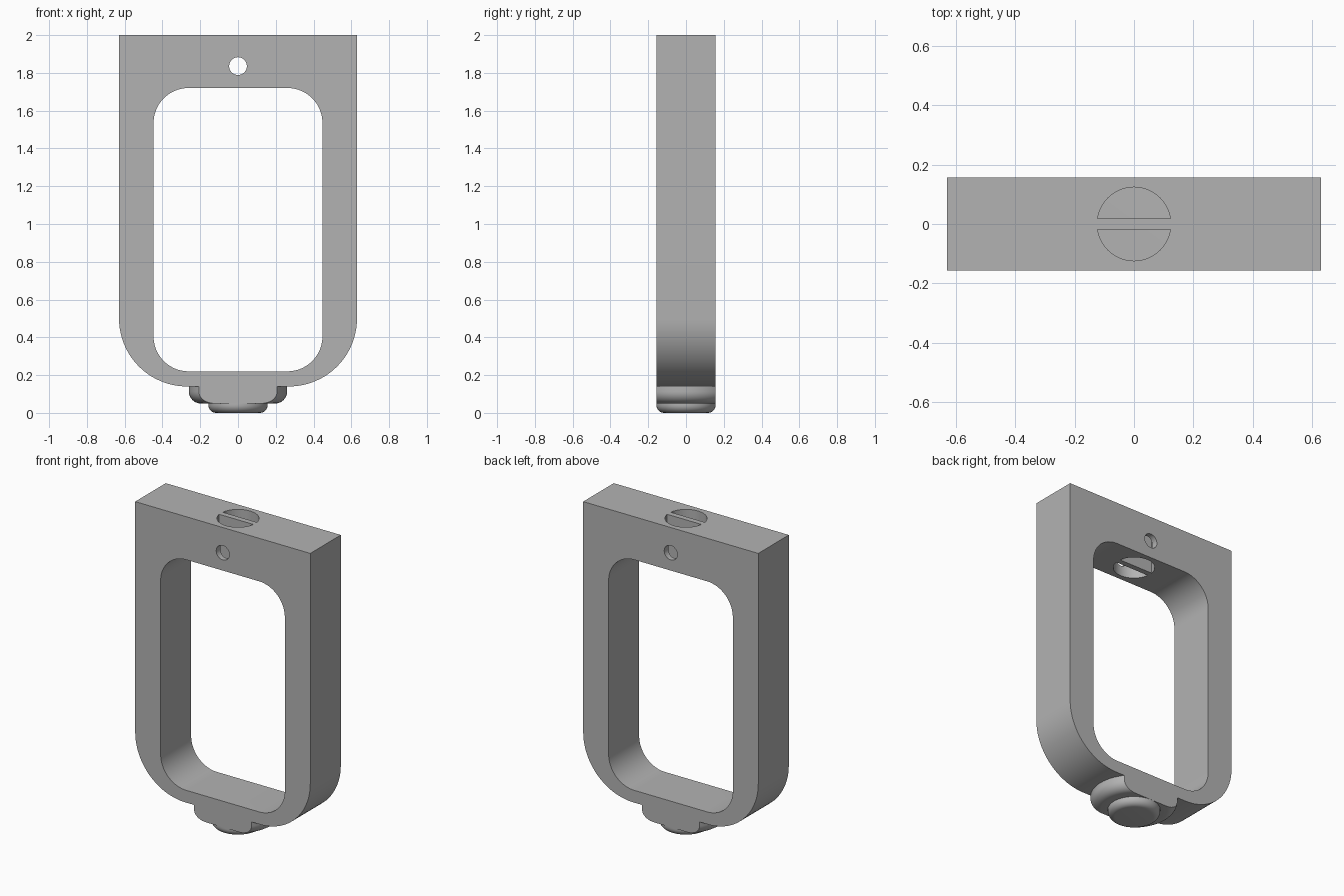
import bpy, bmesh
from math import sin, cos, pi, asin, radians
from mathutils import Vector, Matrix

cube = bpy.data.objects.get("Cube")
if cube:
    bpy.data.objects.remove(cube)

HALF_DEPTH = 0.157

metal = bpy.data.materials.new("plain grey")
metal.use_nodes = True
GREY = (0.45, 0.45, 0.45, 1)
metal.diffuse_color = GREY
metal.node_tree.nodes["Principled BSDF"].inputs["Base Color"].default_value = GREY


def make_object(name, bm):
    bmesh.ops.recalc_face_normals(bm, faces=bm.faces)
    mesh = bpy.data.meshes.new(name)
    bm.to_mesh(mesh)
    bm.free()
    mesh.materials.append(metal)
    obj = bpy.data.objects.new(name, mesh)
    bpy.context.collection.objects.link(obj)
    return obj


def prism(name, points, direction):
    """Extrude a closed outline along a direction."""
    bm = bmesh.new()
    face = bm.faces.new([bm.verts.new(p) for p in points])
    extruded = bmesh.ops.extrude_face_region(bm, geom=[face])["geom"]
    verts = [v for v in extruded if isinstance(v, bmesh.types.BMVert)]
    bmesh.ops.translate(bm, verts=verts, vec=Vector(direction))
    return make_object(name, bm)


def arc(cx, cy, r, start, end, steps):
    angles = [start + (end - start) * i / steps for i in range(steps + 1)]
    return [(cx + r * cos(a), cy + r * sin(a)) for a in angles]


def rounded_outline(half_width, bottom, top, r_bottom, r_top):
    """Rectangle outline with its own radius for bottom and top corners."""
    right = [(half_width, top)]
    if r_top:
        right = arc(half_width - r_top, top - r_top, r_top, pi / 2, 0, 16)
    right += arc(half_width - r_bottom, bottom + r_bottom, r_bottom, 0, -pi / 2, 20)
    return right + [(-x, z) for x, z in reversed(right)]


def upright(outline, y):
    return [(x, y, z) for x, z in outline]


def combine(target, other, operation):
    mod = target.modifiers.new(operation.lower(), "BOOLEAN")
    mod.operation = operation
    mod.solver = "EXACT"
    mod.object = other
    bpy.context.view_layer.objects.active = target
    bpy.ops.object.modifier_apply(modifier=mod.name)
    bpy.data.objects.remove(other)


# Frame: square top, round lower corners
frame = prism("frame", upright(rounded_outline(0.63, 0.14, 2.0, 0.36, 0), -HALF_DEPTH),
              (0, 2 * HALF_DEPTH, 0))

# Stepped round foot, turned from a profile with rounded lower edges
profile = [(0, 0)]
profile += arc(0.115, 0.042, 0.042, -pi / 2, 0, 8)
profile += [(0.157, 0.05)]
profile += arc(0.197, 0.113, 0.063, -pi / 2, 0, 10)
profile += [(0.26, 0.18), (0, 0.18)]
bm = bmesh.new()
ring = [bm.verts.new((r, 0, z)) for r, z in profile]
edges = [bm.edges.new(pair) for pair in zip(ring, ring[1:])]
bmesh.ops.spin(bm, geom=ring + edges, cent=(0, 0, 0), axis=(0, 0, 1),
               angle=2 * pi, steps=64, use_duplicate=False)
bmesh.ops.remove_doubles(bm, verts=bm.verts, dist=0.0001)
foot = make_object("foot", bm)

# Trim the foot flush with the front and back of the frame
bm = bmesh.new()
bmesh.ops.create_cube(bm, size=1, matrix=Matrix.Diagonal((2, 2 * HALF_DEPTH, 1, 1)))
combine(foot, make_object("trim_block", bm), "INTERSECT")
combine(frame, foot, "UNION")

# Large rounded opening
combine(frame, prism("opening", upright(rounded_outline(0.447, 0.22, 1.72, 0.185, 0.185), -1),
                     (0, 2, 0)), "DIFFERENCE")

# Two half-round holes down through the top, leaving a thin web between them
web = 0.018
radius = 0.124
lean = asin(web / radius)
for side in (1, -1):
    segment = [(x, side * y, 1.6) for x, y in arc(0, 0, radius, lean, pi - lean, 32)]
    combine(frame, prism("half_round_hole", segment, (0, 0, 0.5)), "DIFFERENCE")

# Cross hole from front to back
cross = arc(0, 1.836, 0.047, 0, 2 * pi, 32)[:-1]
combine(frame, prism("cross_hole", upright(cross, -1), (0, 2, 0)), "DIFFERENCE")

# Smooth curves, crisp edges
bpy.ops.object.select_all(action="DESELECT")
frame.select_set(True)
bpy.context.view_layer.objects.active = frame
bpy.ops.object.shade_smooth_by_angle(angle=radians(30))
